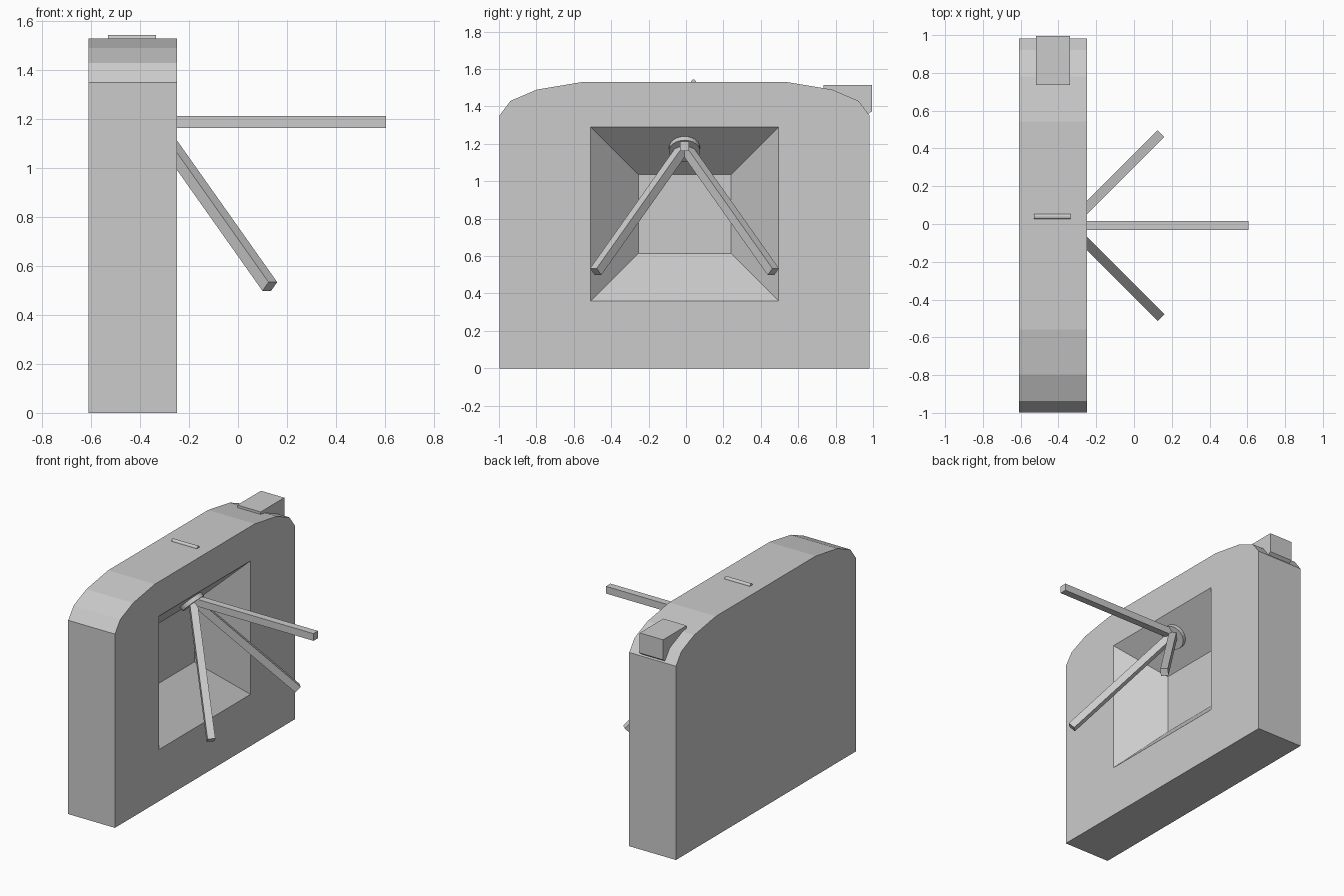
import bpy, bmesh, math
from mathutils import Vector, Matrix

old = bpy.data.objects.get("Cube")
if old:
    bpy.data.objects.remove(old, do_unlink=True)

grey = bpy.data.materials.new("light_grey")
grey.use_nodes = True
COLOUR = (0.6, 0.6, 0.6, 1)
grey.diffuse_color = COLOUR
grey.node_tree.nodes["Principled BSDF"].inputs["Base Color"].default_value = COLOUR


def loft(name, x0, loop0, x1, loop1=None):
    """Solid between two matching (y, z) outlines at x0 and x1."""
    bm = bmesh.new()
    a = [bm.verts.new((x0, y, z)) for y, z in loop0]
    b = [bm.verts.new((x1, y, z)) for y, z in (loop1 or loop0)]
    bm.faces.new(a)
    bm.faces.new(b[::-1])
    n = len(a)
    for i in range(n):
        j = (i + 1) % n
        bm.faces.new((a[j], a[i], b[i], b[j]))
    bmesh.ops.recalc_face_normals(bm, faces=bm.faces)
    mesh = bpy.data.meshes.new(name)
    bm.to_mesh(mesh)
    bm.free()
    mesh.materials.append(grey)
    obj = bpy.data.objects.new(name, mesh)
    bpy.context.collection.objects.link(obj)
    return obj


def rect(y0, y1, z0, z1):
    return [(y0, z0), (y1, z0), (y1, z1), (y0, z1)]


LEFT, RIGHT = -0.61, -0.25
MID_Y = -0.008

# Cabinet with a faceted, rounded top, symmetric front to back
half = [(0.99, 0), (0.99, 1.35), (0.93, 1.43), (0.79, 1.49), (0.55, 1.53)]
outline = half + [(-y, z) for y, z in reversed(half)]
cabinet = loft("cabinet", LEFT, [(y - 0.008, z) for y, z in outline], RIGHT)

# Tapered recess in the arm side
def recess_rect(depth):
    s = 0.255 - depth
    return rect(-0.255 - s, 0.24 + s, 0.615 - s, 1.035 + s)

cutter = loft("recess_cutter", RIGHT + 0.05, recess_rect(-0.05),
              RIGHT - 0.255, recess_rect(0.255))
cutter.hide_render = True
cut = cabinet.modifiers.new("recess", 'BOOLEAN')
cut.operation = 'DIFFERENCE'
cut.solver = 'EXACT'
cut.object = cutter
bpy.context.view_layer.objects.active = cabinet
bpy.ops.object.modifier_apply(modifier=cut.name)
bpy.data.objects.remove(cutter, do_unlink=True)

# Hub disc lying on the sloped upper wall of the recess
normal = Vector((1, 0, -1)).normalized()
bpy.ops.mesh.primitive_cylinder_add(vertices=24, radius=0.083, depth=0.06)
hub = bpy.context.object
hub.name = "hub"
hub.matrix_world = (Matrix.Translation((-0.36, MID_Y, 1.182))
                    @ normal.to_track_quat('Z', 'Y').to_matrix().to_4x4())
hub.data.materials.append(grey)

# Three square arms, evenly turned about the tilted axis
axis = Vector((math.sqrt(2), 0, -1))
apex = Matrix.Translation((-0.345, MID_Y, 1.188))
w = 0.025
for i, name in enumerate(("level_arm", "lower_arm_a", "lower_arm_b")):
    arm = loft(name, 0, rect(-w, w, -w, w), 0.95)
    arm.matrix_world = apex @ Matrix.Rotation(math.radians(120 * i), 4, axis)

# Low rounded indicator strip on top
bead = [(0.04 + 0.014 * math.cos(t), 1.53 + 0.014 * math.sin(t))
        for t in (math.tau * k / 12 for k in range(12))]
loft("indicator_strip", -0.53, bead, -0.335)

# Card reader overhanging the rear shoulder
loft("card_reader", -0.52, [(0.735, 1.515), (0.735, 1.45), (0.88, 1.40),
                            (0.97, 1.355), (0.995, 1.375), (0.995, 1.515)], -0.34)
